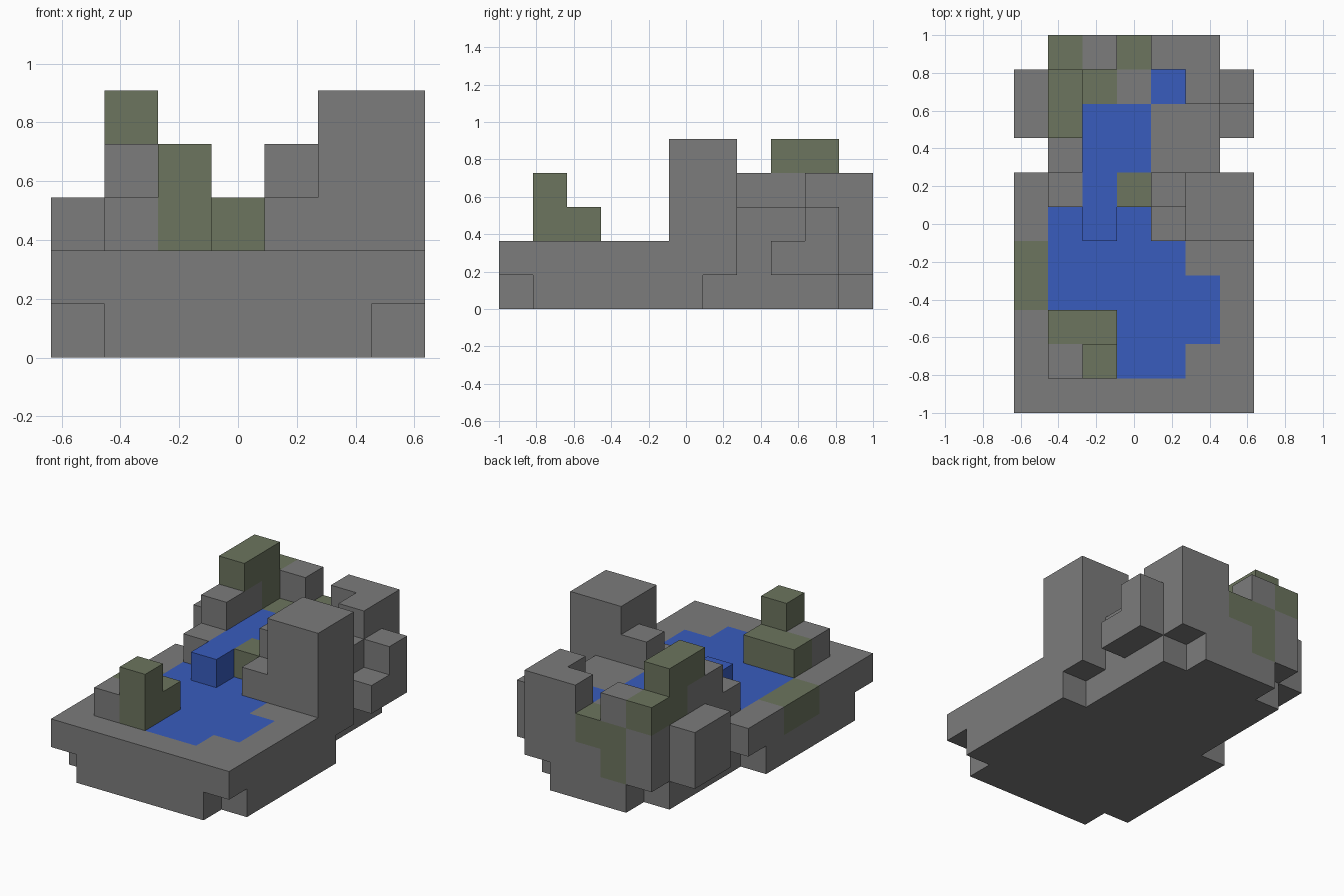
import bpy
import bmesh
from mathutils import Vector

cube = bpy.data.objects.get("Cube")
if cube:
    bpy.data.objects.remove(cube, do_unlink=True)

NX, NY = 7, 11
UNIT = 2 / NY
cells = {}          # grid cell -> part name


def span(value):
    """A single index or an inclusive (first, last) pair."""
    first, last = value if isinstance(value, tuple) else (value, value)
    return range(first, last + 1)


def fill(part, x, y, z):
    """Assign a box of grid cells to a part; later parts replace earlier ones."""
    for i in span(x):
        for j in span(y):
            for k in span(z):
                cells[i, j, k] = part


def material(name, color):
    mat = bpy.data.materials.new(name)
    mat.use_nodes = True
    mat.diffuse_color = (*color, 1)
    for node in mat.node_tree.nodes:
        if node.type == 'BSDF_PRINCIPLED':
            node.inputs["Base Color"].default_value = (*color, 1)
            node.inputs["Roughness"].default_value = 0.9
    return mat


stone = material("stone grey", (0.2, 0.2, 0.2))
moss = material("moss green", (0.15, 0.177, 0.112))
water = material("water blue", (0.04, 0.107, 0.515))

# Stepped foundation with notched corners
fill("foundation", x=(1, 5), y=(0, 9), z=0)
fill("foundation", x=(0, 6), y=(1, 5), z=0)
fill("foundation", x=(2, 4), y=10, z=0)

# Wide ground slab
fill("ground", x=(0, 6), y=(0, 6), z=1)
fill("ground", x=(1, 5), y=(7, 10), z=1)
for side in (0, 6):
    fill("ground", x=side, y=(8, 9), z=1)

# Tall tower rock with steps on its inner side
fill("tower_rock", x=(5, 6), y=(5, 6), z=(2, 4))
fill("tower_rock", x=4, y=5, z=2)
fill("tower_rock", x=4, y=6, z=(2, 3))

# Raised rear terrace and its side buttresses
fill("rear_terrace", x=(1, 5), y=(7, 10), z=2)
fill("rear_terrace", x=1, y=6, z=2)
fill("right_buttress", x=0, y=(8, 9), z=2)
fill("left_buttress", x=6, y=9, z=2)

# Rocks standing on the terrace
fill("right_cliff", x=1, y=(7, 8), z=3)
fill("rear_rock", x=2, y=10, z=3)
fill("left_cliff", x=(4, 5), y=10, z=3)
fill("left_cliff", x=5, y=9, z=3)

# Front boulder and its moss-covered stack
fill("front_boulder", x=1, y=1, z=2)
fill("front_moss", x=2, y=1, z=(2, 3))
fill("front_moss", x=(1, 2), y=2, z=2)

# Moss patches
fill("side_moss", x=0, y=(3, 4), z=1)
fill("stream_moss", x=3, y=6, z=2)
fill("cliff_moss", x=1, y=(8, 9), z=4)
fill("cliff_moss", x=1, y=(9, 10), z=3)
fill("rear_moss", x=2, y=9, z=2)
fill("rear_moss", x=3, y=10, z=2)
fill("rear_moss", x=2, y=10, z=(1, 2))

# Lower pond
fill("pond_water", x=(1, 3), y=5, z=1)
fill("pond_water", x=(1, 4), y=4, z=1)
fill("pond_water", x=(1, 5), y=3, z=1)
fill("pond_water", x=(3, 5), y=2, z=1)
fill("pond_water", x=(3, 4), y=1, z=1)

# Upper stream ending in a waterfall, and its spring
fill("stream_water", x=2, y=(5, 6), z=2)
fill("stream_water", x=(2, 3), y=(7, 8), z=2)
fill("spring_water", x=4, y=9, z=2)


def corner_ring(cell, axis, sign):
    """Four corners of one cell side, wound to face outward."""
    u, v = (axis + 1) % 3, (axis + 2) % 3
    ring = []
    for du, dv in ((0, 0), (1, 0), (1, 1), (0, 1)):
        p = Vector(cell)
        p[axis] += sign > 0
        p[u] += du
        p[v] += dv
        ring.append((p - Vector((NX / 2, NY / 2, 0))) * UNIT)
    return ring if sign > 0 else ring[::-1]


def build(part):
    """Make one object from the exposed cell sides of a part."""
    bm = bmesh.new()
    for cell, name in cells.items():
        if name != part:
            continue
        for axis in range(3):
            for sign in (-1, 1):
                beside = list(cell)
                beside[axis] += sign
                if tuple(beside) not in cells:
                    bm.faces.new([bm.verts.new(p) for p in corner_ring(cell, axis, sign)])
    bmesh.ops.remove_doubles(bm, verts=bm.verts, dist=UNIT / 100)
    bmesh.ops.dissolve_limit(bm, angle_limit=0.01, verts=bm.verts, edges=bm.edges)
    mesh = bpy.data.meshes.new(part)
    bm.to_mesh(mesh)
    bm.free()
    kind = moss if "moss" in part else water if "water" in part else stone
    mesh.materials.append(kind)
    bpy.context.collection.objects.link(bpy.data.objects.new(part, mesh))


for part in sorted(set(cells.values())):
    build(part)
